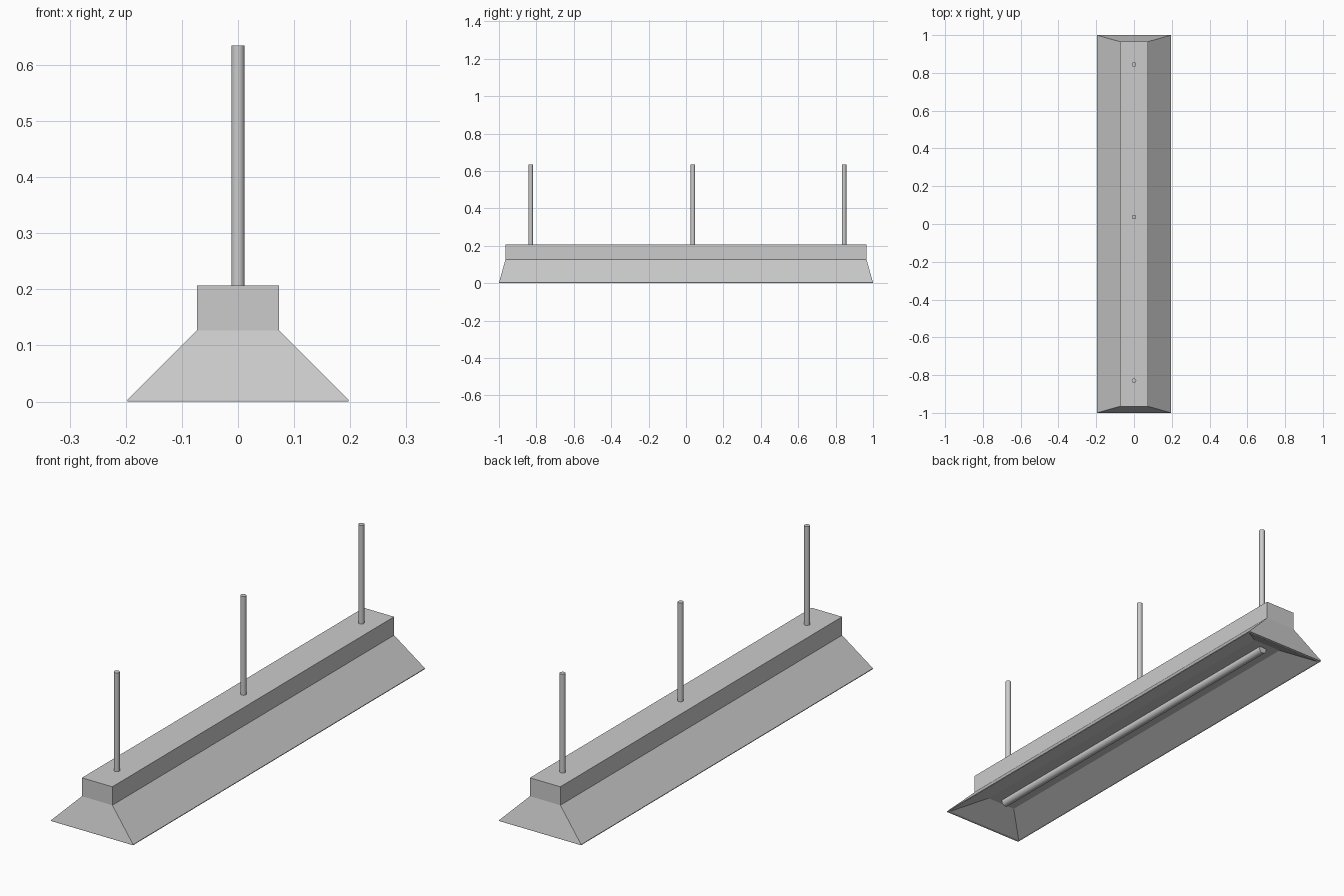
import bpy, bmesh

if "Cube" in bpy.data.objects:
    bpy.data.objects.remove(bpy.data.objects["Cube"])


def rect_loft(name, rings):
    """Loft rectangles given as (half x, half y, z), capping both ends."""
    bm = bmesh.new()
    loops = []
    for hx, hy, z in rings:
        loops.append([bm.verts.new((sx * hx, sy * hy, z))
                      for sx, sy in ((-1, -1), (1, -1), (1, 1), (-1, 1))])
    for a, b in zip(loops, loops[1:]):
        for i in range(4):
            j = (i + 1) % 4
            bm.faces.new((a[i], a[j], b[j], b[i]))
    bm.faces.new(loops[0])
    bm.faces.new(loops[-1])
    bmesh.ops.recalc_face_normals(bm, faces=bm.faces)
    mesh = bpy.data.meshes.new(name)
    bm.to_mesh(mesh)
    bm.free()
    obj = bpy.data.objects.new(name, mesh)
    bpy.context.collection.objects.link(obj)
    return obj


def rod(name, radius, length, location, rotation=(0, 0, 0)):
    bpy.ops.mesh.primitive_cylinder_add(vertices=20, radius=radius, depth=length,
                                        location=location, rotation=rotation)
    bpy.context.object.name = name
    bpy.ops.object.shade_smooth_by_angle()


# Housing box, flared shade, thin rim and recessed reflector in one shell
rect_loft("lamp_shade", [
    (0.073, 0.965, 0.207),
    (0.073, 0.965, 0.127),
    (0.197, 1.0, 0.003),
    (0.197, 1.0, 0.0),
    (0.190, 0.988, 0.0),
    (0.070, 0.877, 0.060),
])

# Light tube lying along the reflector
rod("light_tube", 0.018, 1.70, (0, 0, 0.052), (1.5707963, 0, 0))

# Hanging rods
for i, y in enumerate((-0.83, 0.037, 0.845)):
    rod(f"hanging_rod_{i + 1}", 0.012, 0.43, (0, y, 0.42))
